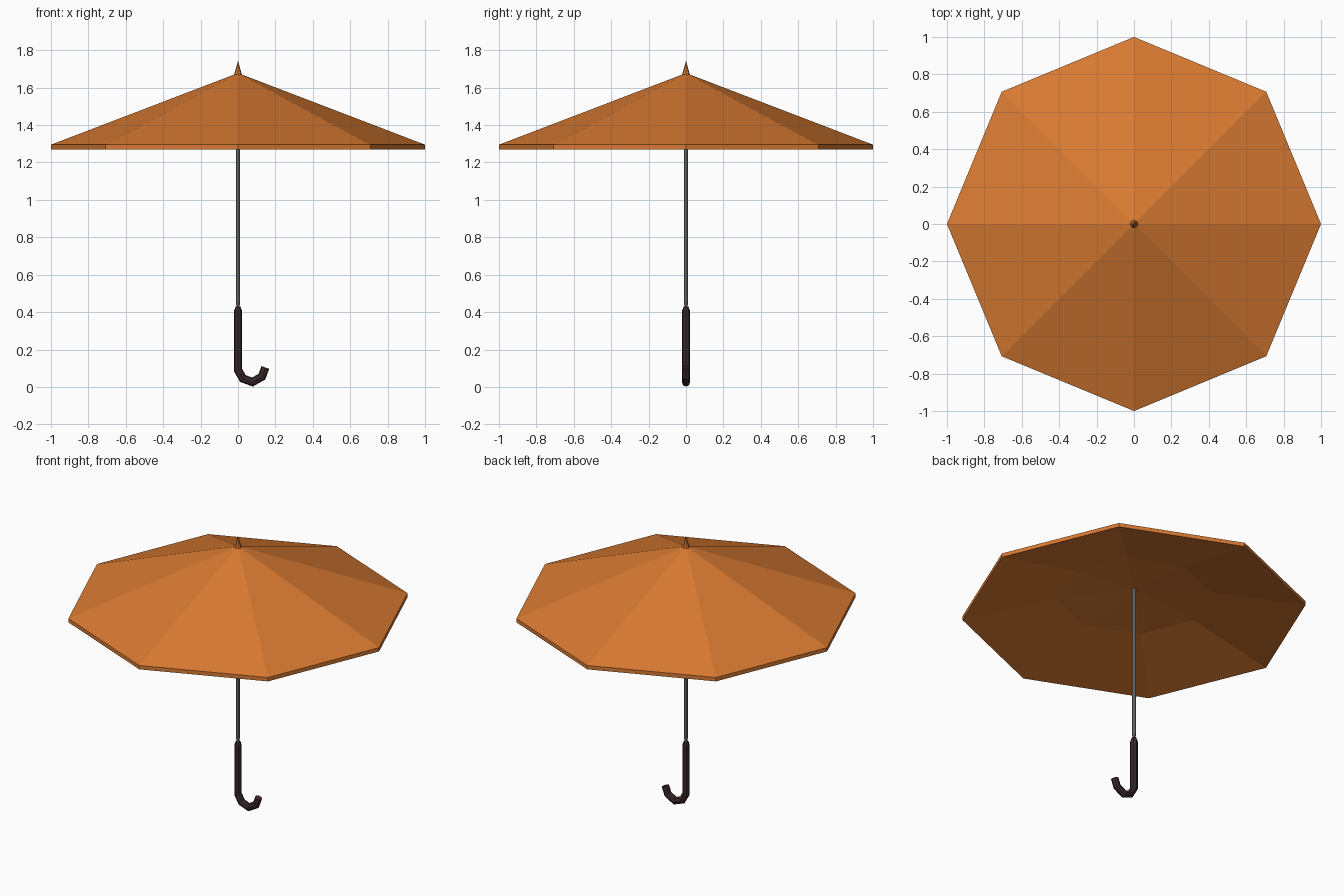
import bpy, bmesh, math
from mathutils import Vector

if "Cube" in bpy.data.objects:
    bpy.data.objects.remove(bpy.data.objects["Cube"])

SIDES = 8


def material(name, rgb):
    m = bpy.data.materials.new(name)
    lin = [(c / 255 / 12.92) if c < 11 else ((c / 255 + 0.055) / 1.055) ** 2.4 for c in rgb]
    m.diffuse_color = (*lin, 1)
    m.use_nodes = True
    m.node_tree.nodes["Principled BSDF"].inputs["Base Color"].default_value = m.diffuse_color
    return m


orange = material("orange cloth", (216, 122, 50))
steel = material("grey metal", (128, 128, 130))
dark = material("dark brown grip", (58, 41, 43))


def sweep(name, path, mat):
    """Octagonal rings along (x, z, radius) points in the xz plane; radius 0 makes a point."""
    bm = bmesh.new()
    rings = []
    for i, (x, z, r) in enumerate(path):
        p = Vector((x, 0, z))
        dirs = []
        for a, b in ((i - 1, i), (i, i + 1)):
            if a >= 0 and b < len(path):
                d = Vector((path[b][0] - path[a][0], 0, path[b][1] - path[a][1]))
                dirs.append(d.normalized())
        t = sum(dirs, Vector()).normalized()
        # widen the ring at bends so the tube keeps its thickness
        miter = 1 / max(0.5, t.dot(dirs[0])) if len(dirs) == 2 else 1
        side = Vector((t.z, 0, -t.x)) * miter
        if r == 0:
            rings.append([bm.verts.new(p)])
            continue
        rings.append([bm.verts.new(p + side * r * math.cos(k * math.tau / SIDES)
                                   + Vector((0, r * math.sin(k * math.tau / SIDES), 0)))
                      for k in range(SIDES)])
    for a, b in zip(rings, rings[1:]):
        for k in range(SIDES):
            n = (k + 1) % SIDES
            if len(a) == 1:
                bm.faces.new((a[0], b[n], b[k]))
            elif len(b) == 1:
                bm.faces.new((a[k], a[n], b[0]))
            else:
                bm.faces.new((a[k], a[n], b[n], b[k]))
    for ring in (rings[0], rings[-1]):
        if len(ring) > 1:
            bm.faces.new(ring)
    bmesh.ops.recalc_face_normals(bm, faces=bm.faces)
    return finish(name, bm, mat)


def finish(name, bm, mat):
    me = bpy.data.meshes.new(name)
    bm.to_mesh(me)
    bm.free()
    me.materials.append(mat)
    ob = bpy.data.objects.new(name, me)
    bpy.context.collection.objects.link(ob)
    return ob


# canopy: closed octagonal profile, outer slope, rim band, shallow two-step underside
profile = [(0, 1.678), (1, 1.295), (1, 1.27), (0.45, 1.385), (0, 1.425)]
bm = bmesh.new()
rows = []
for r, z in profile:
    if r == 0:
        rows.append([bm.verts.new((0, 0, z))] * SIDES)
    else:
        rows.append([bm.verts.new((r * math.cos(k * math.tau / SIDES),
                                   r * math.sin(k * math.tau / SIDES), z))
                     for k in range(SIDES)])
for a, b in zip(rows, rows[1:]):
    for k in range(SIDES):
        n = (k + 1) % SIDES
        bm.faces.new(list(dict.fromkeys((a[k], b[k], b[n], a[n]))))
bmesh.ops.recalc_face_normals(bm, faces=bm.faces)
finish("canopy", bm, orange)

# pointed tip on top
sweep("canopy_tip", [(0, 1.662, 0.023), (0, 1.70, 0.012), (0, 1.745, 0)], orange)

# shaft, narrowing where it enters the grip
sweep("shaft", [(0, 0.41, 0.009), (0, 0.435, 0.009), (0, 0.455, 0.012), (0, 1.45, 0.012)], steel)

# hooked grip
sweep("hooked_handle", [(0, 0.43, 0.013), (0, 0.405, 0.022), (0, 0.09, 0.022),
                        (0.026, 0.045, 0.022), (0.077, 0.026, 0.022),
                        (0.128, 0.055, 0.022), (0.146, 0.104, 0.022)], dark)
